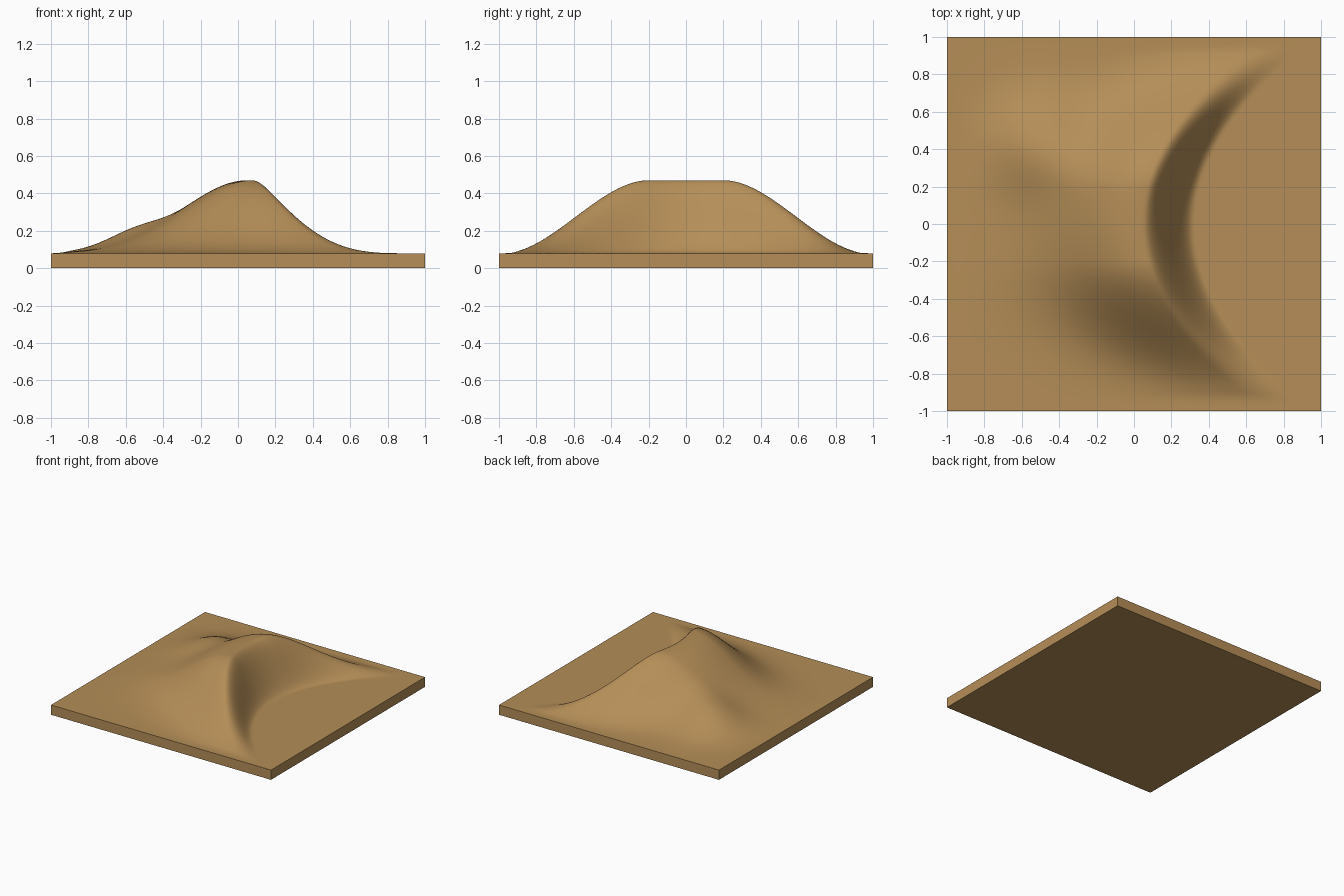
import bpy, bmesh, math

if "Cube" in bpy.data.objects:
    bpy.data.objects.remove(bpy.data.objects["Cube"])

SEGMENTS = 180
PLATE = 0.08      # slab thickness
HEIGHT = 0.39     # dune height above the slab


def smooth(a, b, v):
    t = min(max((v - a) / (b - a), 0.0), 1.0)
    return t * t * (3 - 2 * t)


def dune(x, y):
    # crescent crest line, bending downwind towards both horns
    crest = 0.05 + 0.65 * y * y
    ridge = HEIGHT * (1 - smooth(0.2, 0.98, abs(y)))
    d = x - crest
    if d < 0:
        side = math.exp(-(d / 0.49) ** 2)      # long windward slope
    else:
        side = 1 - smooth(0.0, 0.27, d)        # steep slip face
    # small shoulder mound on the windward side
    mound = 0.10 * math.exp(-((x + 0.52) ** 2 + (y - 0.42) ** 2) / 0.0625)
    # settle to the flat slab at the rim
    fade = smooth(0.0, 0.12, 1 - max(abs(x), abs(y)))
    return PLATE + (ridge * side + mound) * fade


sand = bpy.data.materials.new("sand")
sand.diffuse_color = (0.46, 0.27, 0.096, 1)
sand.use_nodes = True
sand.node_tree.nodes["Principled BSDF"].inputs["Base Color"].default_value = sand.diffuse_color

# sand surface
bm = bmesh.new()
bmesh.ops.create_grid(bm, x_segments=SEGMENTS, y_segments=SEGMENTS, size=1.0)
for v in bm.verts:
    v.co.z = dune(v.co.x, v.co.y)

# slab walls and underside
rim = [e for e in bm.edges if e.is_boundary]
ext = bmesh.ops.extrude_edge_only(bm, edges=rim)["geom"]
for v in ext:
    if isinstance(v, bmesh.types.BMVert):
        v.co.z = 0.0
bottom = [e for e in bm.edges if e.is_boundary]
bmesh.ops.contextual_create(bm, geom=bottom)
bmesh.ops.recalc_face_normals(bm, faces=bm.faces)

mesh = bpy.data.meshes.new("sand_dune")
bm.to_mesh(mesh)
bm.free()
mesh.materials.append(sand)
obj = bpy.data.objects.new("sand_dune", mesh)
bpy.context.collection.objects.link(obj)

# smooth sand, crisp slab edges
bpy.context.view_layer.objects.active = obj
obj.select_set(True)
bpy.ops.object.shade_smooth_by_angle(angle=math.radians(40))
